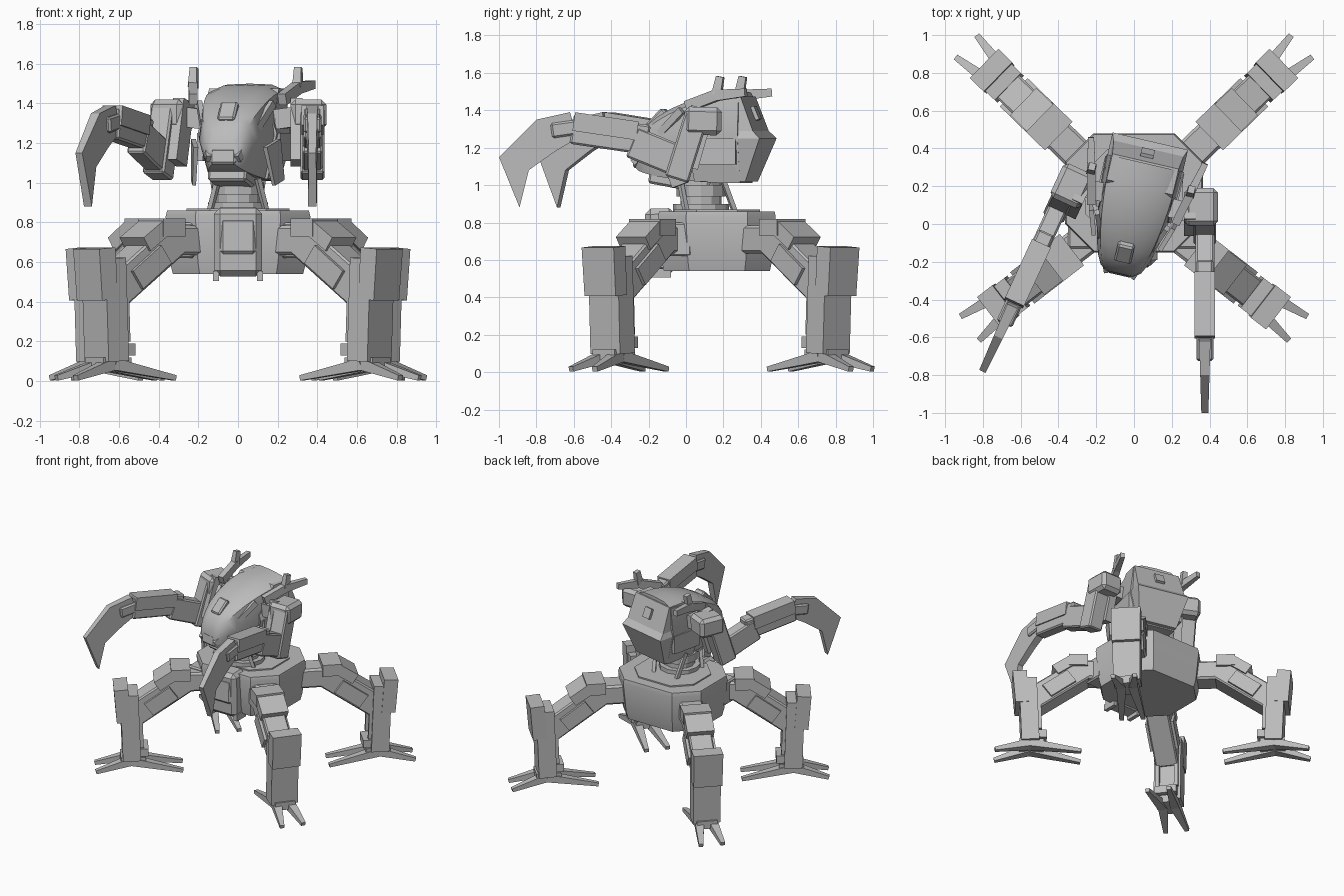
import bpy, bmesh, math
from mathutils import Matrix, Vector

cube = bpy.data.objects.get("Cube")
if cube:
    bpy.data.objects.remove(cube, do_unlink=True)

shade = (.5, .5, .5, 1)
grey = bpy.data.materials.new("plain_grey")
grey.use_nodes = True
grey.diffuse_color = shade
grey.node_tree.nodes["Principled BSDF"].inputs["Base Color"].default_value = shade

UP = Vector((0, 0, 1))
WORLD = Matrix()
MIRROR = ((1, "left"), (-1, "right"))


def loft(name, matrix, rings, bevel=0, smooth=0):
    """Skin closed rings of equal length and cap both ends."""
    bm = bmesh.new()
    rows = [[bm.verts.new(matrix @ Vector(point)) for point in ring] for ring in rings]
    for low, high in zip(rows, rows[1:]):
        for i in range(len(low)):
            bm.faces.new((low[i - 1], low[i], high[i], high[i - 1]))
    bm.faces.new(rows[0])
    bm.faces.new(rows[-1])
    bmesh.ops.recalc_face_normals(bm, faces=bm.faces)
    mesh = bpy.data.meshes.new(name)
    bm.to_mesh(mesh)
    bm.free()
    mesh.materials.append(grey)
    part = bpy.data.objects.new(name, mesh)
    bpy.context.collection.objects.link(part)
    if bevel:
        modifier = part.modifiers.new("chamfer", "BEVEL")
        modifier.width, modifier.segments = bevel, 1
    if smooth:
        bpy.ops.object.select_all(action="DESELECT")
        part.select_set(True)
        bpy.context.view_layer.objects.active = part
        bpy.ops.object.shade_smooth_by_angle(angle=math.radians(smooth))


def beam(name, matrix, start, end, width, height, tip=1, bevel=0):
    """Rectangular beam between two points, scaled at the far end by tip."""
    start, end = Vector(start), Vector(end)
    along = (end - start).normalized()
    across = along.cross(UP).normalized() * width / 2
    above = across.cross(along).normalized() * height / 2

    def corners(centre, scale):
        offsets = (across + above, across - above, -across - above, above - across)
        return [centre + offset * scale for offset in offsets]

    loft(name, matrix, [corners(start, 1), corners(end, tip)], bevel)


def block(half_width, front, back, z):
    """Horizontal rectangle for lofting."""
    return [(-half_width, front, z), (half_width, front, z), (half_width, back, z), (-half_width, back, z)]


def chamfered(half_width, half_depth, cut, z):
    """Horizontal rectangle with cut corners, centred on the lower hull."""
    ring = []
    for sx, sy in ((1, 1), (-1, 1), (-1, -1), (1, -1)):
        pair = [(half_width, half_depth - cut), (half_width - cut, half_depth)]
        if sx != sy:
            pair.reverse()
        ring += [(sx * x, sy * y + .165, z) for x, y in pair]
    return ring


def place(x, y, direction):
    """Stand a part at (x, y) with its own +y along the direction."""
    turn = math.atan2(direction[1], direction[0]) - math.pi / 2
    return Matrix.Translation((x, y, 0)) @ Matrix.Rotation(turn, 4, "Z")


# Legs: hip, thigh, shin and splayed toes
def leg(tag, m):
    beam(tag + "_hip", m, (0, .24, .71), (0, .57, .71), .17, .15, bevel=.015)
    beam(tag + "_thigh", m, (0, .53, .72), (0, .91, .45), .17, .18, bevel=.01)
    beam(tag + "_thigh_cap", m, (0, .5, .775), (0, .64, .775), .21, .09)
    beam(tag + "_knee_cap", m, (0, .6, .785), (0, .74, .69), .2, .08)
    beam(tag + "_shin", m, (0, .92, .1), (0, .94, .62), .2, .13)
    beam(tag + "_shin_guard", m, (0, .98, .41), (0, 1, .67), .21, .1, tip=1.03)
    beam(tag + "_ankle", m, (0, .8, .16), (0, .9, .16), .16, .06)
    beam(tag + "_foot", m, (0, .82, .09), (0, 1, .09), .15, .06)
    for s, side in MIRROR:
        beam(tag + "_shin_piston_" + side, m, (s * .07, .85, .2), (s * .07, .86, .46), .03, .03)
        beam(tag + "_thigh_panel_" + side, m, (s * .09, .62, .64), (s * .09, .8, .51), .03, .11)
        for kind, heel, tip in (("outer", .93, 1.18), ("inner", .92, .55)):
            beam(tag + "_" + kind + "_toe_" + side, m,
                 (s * .045, heel, .085), (s * .08, tip, .016), .07, .06, tip=.45)


for s, side in MIRROR:
    leg("front_leg_" + side, place(s * -.067, .17, (s * .79, -.61)))
    leg("rear_leg_" + side, place(s * .04, .117, (s * .72, .7)))

# Lower hull with its deck, front plate and hip pods
layers = ((.54, .9), (.6, .94), (.83, 1), (.86, .98))
loft("hull", WORLD, [chamfered(.365 * k, .315 * k, .15 * k, z) for z, k in layers], smooth=25)
loft("hull_deck", WORLD, [chamfered(.26, .23, .12, z) for z in (.85, .87)])
beam("front_plate", WORLD, (0, -.13, .53), (0, -.14, .875), .24, .16, bevel=.03)
beam("front_hatch", WORLD, (0, -.2, .64), (0, -.19, .82), .18, .06, bevel=.015)
for s, side in MIRROR:
    beam("front_pod_" + side, WORLD, (s * .285, -.13, .71), (s * .285, .03, .71), .13, .18, bevel=.01)
    beam("belly_skid_" + side, WORLD, (s * .11, -.19, .53), (s * .11, -.08, .53), .03, .05)
    beam("rear_waist_strut_" + side, WORLD, (s * .1, .26, .86), (s * .13, .19, 1.05), .025, .025)
    beam("front_waist_strut_" + side, WORLD, (s * .14, 0, .86), (s * .1, -.03, 1.02), .025, .025)

# Waist column between the hulls
for name, radius, bottom, top in (("turntable", .15, .86, .9), ("waist", .11, .88, 1.03), ("neck_ring", .13, .94, 1)):
    angles = [math.tau * i / 12 for i in range(12)]
    loft(name, WORLD, [[(radius * math.cos(a), .08 + radius * math.sin(a), z) for a in angles]
                       for z in (bottom, top)])

# Upper hull, turned slightly toward its right
head = Matrix.Translation((-.015, 0, 0)) @ Matrix.Rotation(math.radians(-13), 4, "Z")


def dome_section(t):
    """Cross-section that swells from the nose (t = 0) to the back (t = 1)."""
    swell = math.sqrt(math.sin(t * math.pi / 2))
    y, width, top = .6 * t - .27, .075 + .135 * swell, 1.19 + .31 * swell
    half = [(width * .55, top - .005), (width * .88, top - .035),
            (width, 1.14 + .12 * swell), (width * .7, 1.1 - .09 * swell)]
    left = [(x, y, z) for x, z in half]
    right = [(-x, y, z) for x, z in reversed(half)]
    return [(0, y, top)] + left + right


loft("upper_hull", head, [dome_section((i / 8) ** 1.5) for i in range(9)], smooth=40)
loft("rear_hull", head, [block(.15, .08, .36, 1.02), block(.205, .05, .45, 1.25),
                         block(.19, .05, .41, 1.29), block(.18, .2, .34, 1.475)])
beam("rear_vent", head, (0, .4, 1.35), (0, .37, 1.42), .07, .02)
beam("jaw", head, (0, -.18, 1.06), (0, .15, 1), .2, .1, bevel=.012)
beam("visor", head, (0, -.19, 1.3), (0, -.1, 1.39), .09, .07, bevel=.01)
beam("nose_plate", head, (0, -.25, 1.09), (0, -.24, 1.17), .13, .06, bevel=.01)
for s, side in MIRROR:
    # Face rims, cheek flaps, side panels and forked horns
    beam("face_rim_" + side, head, (s * .19, .02, 1.4), (s * .075, -.27, 1.12), .025, .04)
    beam("cheek_flap_" + side, head, (s * .2, -.04, 1.2), (s * .22, .02, 1), .025, .14, tip=.7)
    beam("side_panel_" + side, head, (s * .2, .08, 1.18), (s * .2, .32, 1.18), .03, .14)
    beam("shoulder_axle_" + side, head, (s * .12, .13, 1.31), (s * .34, .13, 1.34), .1, .1)
    fork = Vector((s * .27, .23, 1.48))
    beam("horn_root_" + side, head, (s * .23, .06, 1.42), fork, .045, .06)
    beam("horn_rear_prong_" + side, head, fork, (s * .31, .4, 1.495), .045, .06, tip=.7)
    beam("horn_upper_prong_" + side, head, fork, fork + Vector((0, .02, .1)), .045, .05, tip=.8)

# Arms: shoulder, upper arm, forearm and hooked claw
CLAW = [(.66, 1.25), (.7, 1.39), (.88, 1.35), (1.08, 1.15), (.97, .88), (.92, 1.08), (.78, 1.18)]


def arm(tag, m, inward):
    beam(tag + "_shoulder", m, (inward, -.11, 1.34), (inward, .09, 1.345), .18, .15, bevel=.025)
    beam(tag + "_shoulder_guard", m, (inward * 4, -.01, 1.41), (inward * 4, .08, 1.1), .06, .13)
    beam(tag + "_upper_arm", m, (0, .02, 1.38), (0, .13, 1.03), .12, .13, bevel=.01)
    beam(tag + "_lower_forearm", m, (0, .1, 1.12), (0, .37, 1.23), .1, .17, bevel=.01)
    beam(tag + "_upper_forearm", m, (0, .28, 1.24), (0, .69, 1.3), .09, .16, bevel=.01)
    beam(tag + "_forearm_plate", m, (0, .34, 1.29), (0, .68, 1.34), .11, .1)
    beam(tag + "_wrist", m, (0, .66, 1.31), (0, .8, 1.29), .09, .08, bevel=.01)
    loft(tag + "_claw", m, [[(x * (1.7 - y), y, z) for y, z in CLAW] for x in (-.03, .03)])


arm("left_arm", place(.375, .08, (0, -1)), .02)
arm("right_arm", place(-.35, .2, (-.42, -.91)), -.02)
